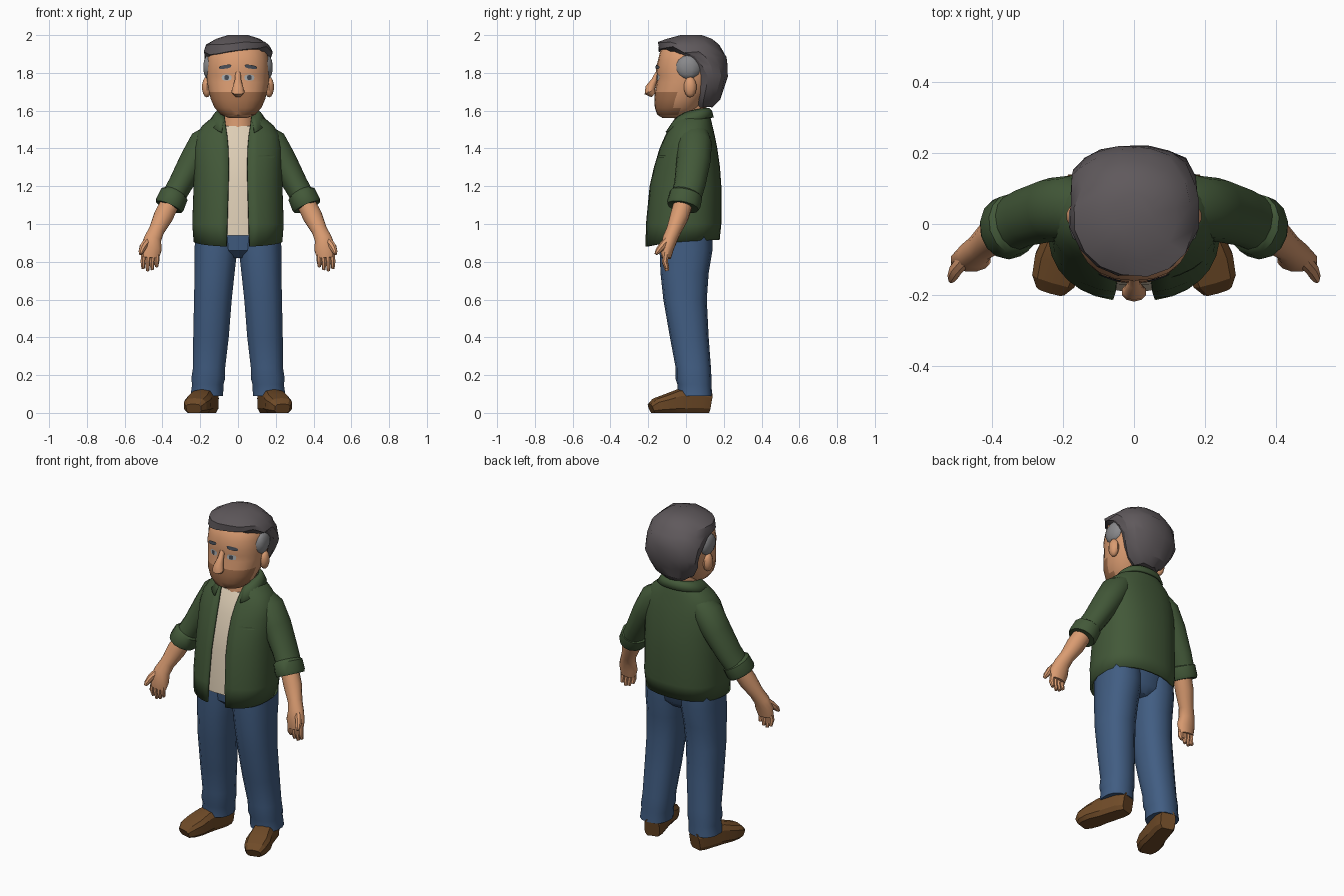
import bpy, bmesh, math, random
from mathutils import Vector
from mathutils.bvhtree import BVHTree

random.seed(4)


def material(name, rgb):
    m = bpy.data.materials.new(name)
    m.diffuse_color = (*rgb, 1)
    return m


SKIN = material("skin", (0.70, 0.33, 0.165))
STUBBLE = material("stubble", (0.38, 0.165, 0.075))
HAIR = material("dark_grey_hair", (0.115, 0.10, 0.107))
TEMPLE = material("light_grey_hair", (0.25, 0.25, 0.26))
BROW = material("brow_slate", (0.06, 0.068, 0.085))
EYE = material("eye_grey", (0.42, 0.43, 0.43))
GREEN = material("jacket_green", (0.055, 0.098, 0.040))
CREAM = material("shirt_cream", (0.72, 0.61, 0.46))
DENIM = material("denim_blue", (0.053, 0.110, 0.225))
LEATHER = material("shoe_brown", (0.16, 0.070, 0.021))


def power(v, e):
    return math.copysign(abs(v) ** e, v)


def finish(name, bm, mats, angle=40, mirror=False, paint=None, closed=True):
    """Shade, colour and link a bmesh as a named object."""
    if closed:
        bmesh.ops.recalc_face_normals(bm, faces=bm.faces)
    for f in bm.faces:
        f.smooth = True
        if paint:
            f.material_index = paint(f.calc_center_median())
    for e in bm.edges:
        e.smooth = e.calc_face_angle(0) < math.radians(angle)
    me = bpy.data.meshes.new(name)
    bm.to_mesh(me)
    bm.free()
    for m in mats:
        me.materials.append(m)
    ob = bpy.data.objects.new(name, me)
    bpy.context.collection.objects.link(ob)
    if mirror:
        ob.modifiers.new("mirror", 'MIRROR')
    return ob


def level(z, rx, yf, yb, x=0):
    """Horizontal ring from its half width and its front and back."""
    return Vector((x, (yf + yb) / 2, z)), Vector((rx, 0, 0)), Vector((0, (yb - yf) / 2, 0))


def along(pts, ref=(0, 1, 0)):
    """Rings square to a path of (x, y, z, ra, rb)."""
    ps = [Vector(p[:3]) for p in pts]
    out = []
    for i, p in enumerate(pts):
        d = (ps[min(i + 1, len(ps) - 1)] - ps[max(i - 1, 0)]).normalized()
        b = Vector(ref)
        b = (b - d * b.dot(d)).normalized()
        out.append((ps[i], d.cross(b) * p[3], b * p[4]))
    return out


def loft(name, rings, mats, n=14, e=1.0, tweak=None, **kw):
    bm = bmesh.new()
    rows = []
    for p, a, b in rings:
        row = []
        for k in range(n):
            t = 2 * math.pi * (k + 0.5) / n
            v = p + a * power(math.cos(t), e) + b * power(math.sin(t), e)
            row.append(bm.verts.new(tweak(v) if tweak else v))
        rows.append(row)
    for lo, hi in zip(rows, rows[1:]):
        for k in range(n):
            bm.faces.new((lo[k], lo[k - 1], hi[k - 1], hi[k]))
    bm.faces.new(rows[0])
    bm.faces.new(rows[-1])
    return finish(name, bm, mats, **kw)


def open_shell(name, rows, mat, thick, n=14, e=0.85):
    """Mirrored cloth shell open in front; rows are zf, zb, rx, yf, yb, gap."""
    bm = bmesh.new()
    grid = []
    for zf, zb, rx, yf, yb, gap in rows:
        t0 = math.asin((gap / rx) ** (1 / e))
        row = []
        for k in range(n + 1):
            t = t0 + (math.pi - t0) * k / n
            x = rx * abs(math.sin(t)) ** e if k < n else 0
            y = (yf + yb) / 2 - (yb - yf) / 2 * power(math.cos(t), e)
            row.append(bm.verts.new((x, y, zb + (zf - zb) * ((1 + math.cos(t)) / 2) ** 2)))
        grid.append(row)
    for lo, hi in zip(grid, grid[1:]):
        for k in range(n):
            bm.faces.new((lo[k], lo[k + 1], hi[k + 1], hi[k]))
    ob = finish(name, bm, [mat], mirror=True, closed=False)
    s = ob.modifiers.new("thickness", 'SOLIDIFY')
    s.thickness, s.offset = thick, -1
    return ob


def plate(name, target, cx, cz, w, h, tilt, mat, off):
    """Thin oval laid on the front of a target mesh."""
    me = target.data
    tree = BVHTree.FromPolygons([v.co for v in me.vertices], [p.vertices[:] for p in me.polygons])

    def put(x, z):
        hit = tree.ray_cast(Vector((x, -1, z)), Vector((0, 1, 0)))[0]
        return bm.verts.new((x, (hit.y if hit else -0.13) - off, z))
    bm = bmesh.new()
    mid = put(cx, cz)
    rim = []
    for k in range(10):
        t = 2 * math.pi * k / 10
        u, v = w * power(math.cos(t), 0.7), h * power(math.sin(t), 0.7)
        rim.append(put(cx + u, cz + v + tilt * u))
    for k in range(10):
        bm.faces.new((mid, rim[k - 1], rim[k]))
    return finish(name, bm, [mat], closed=False)


def blob(name, centre, size, mat):
    bm = bmesh.new()
    bmesh.ops.create_uvsphere(bm, u_segments=10, v_segments=7, radius=1)
    for v in bm.verts:
        v.co = Vector([c + s * q for c, s, q in zip(centre, size, v.co)])
    return finish(name, bm, [mat], mirror=True)


# Trousers
loft("trouser_legs", [level(*r) for r in (
    (0.95, 0.115, -0.14, 0.14, 0.115), (0.86, 0.115, -0.14, 0.14, 0.117),
    (0.74, 0.108, -0.135, 0.12, 0.124), (0.60, 0.102, -0.12, 0.11, 0.133),
    (0.40, 0.096, -0.085, 0.12, 0.143), (0.24, 0.087, -0.055, 0.132, 0.153),
    (0.18, 0.091, -0.055, 0.135, 0.158), (0.15, 0.085, -0.045, 0.135, 0.160),
    (0.09, 0.088, -0.045, 0.138, 0.165))], [DENIM], e=0.85, mirror=True)
loft("trouser_seat", [level(*r) for r in (
    (0.82, 0.10, -0.08, 0.09), (0.86, 0.20, -0.125, 0.13), (1.0, 0.222, -0.14, 0.145))], [DENIM], n=18)

# Shoes: turned out, flat soles
shoe = [(0, 0.045, 0.11), (0.05, 0.060, 0.13), (0.17, 0.062, 0.125),
        (0.235, 0.072, 0.10), (0.29, 0.064, 0.08), (0.32, 0.042, 0.05)]
ux, uy = 0.28, -0.96
loft("shoes", along([(0.145 + ux * s, 0.122 + uy * s, h * 0.45, w, h * 0.55) for s, w, h in shoe], (0, 0, 1)),
     [LEATHER], n=10, e=0.65, angle=22, mirror=True,
     tweak=lambda v: Vector((v.x, v.y, max(v.z, 0))))

# Shirt and jacket
loft("shirt", [level(*r) for r in (
    (0.94, 0.215, -0.19, 0.16), (1.2, 0.21, -0.172, 0.165), (1.3, 0.21, -0.15, 0.155),
    (1.4, 0.205, -0.12, 0.14), (1.47, 0.18, -0.09, 0.125), (1.52, 0.12, -0.06, 0.11))], [CREAM], n=24, e=0.85)
jacket = open_shell("jacket", [
    (0.88, 0.915, 0.236, -0.218, 0.178, 0.062), (1.0, 1.0, 0.243, -0.215, 0.187, 0.058),
    (1.2, 1.2, 0.236, -0.195, 0.187, 0.052), (1.3, 1.3, 0.235, -0.172, 0.18, 0.050),
    (1.4, 1.4, 0.235, -0.142, 0.166, 0.052), (1.47, 1.47, 0.222, -0.112, 0.152, 0.058),
    (1.52, 1.52, 0.19, -0.088, 0.14, 0.066), (1.55, 1.555, 0.15, -0.07, 0.132, 0.070),
    (1.57, 1.58, 0.115, -0.055, 0.124, 0.074), (1.58, 1.60, 0.098, -0.045, 0.117, 0.076)], GREEN, 0.014)
open_shell("collar", [
    (1.475, 1.565, 0.152, -0.125, 0.147, 0.088), (1.535, 1.60, 0.125, -0.085, 0.138, 0.078),
    (1.565, 1.615, 0.102, -0.06, 0.122, 0.072)], GREEN, 0.012)
plate("pocket_flap", jacket, 0.15, 1.358, 0.045, 0.007, -0.05, GREEN, 0.008)

# Sleeves, rolled cuffs and arms
loft("sleeves", along([
    (0.13, 0.045, 1.485, 0.055, 0.075), (0.175, 0.045, 1.43, 0.085, 0.092),
    (0.235, 0.04, 1.335, 0.077, 0.09), (0.305, 0.02, 1.21, 0.066, 0.083),
    (0.345, 0.0, 1.14, 0.064, 0.080)]), [GREEN], mirror=True)
loft("rolled_cuffs", along([
    (0.333, 0.003, 1.165, 0.062, 0.076), (0.338, 0.0, 1.155, 0.078, 0.088),
    (0.360, -0.012, 1.105, 0.081, 0.090), (0.367, -0.016, 1.09, 0.074, 0.084),
    (0.364, -0.014, 1.096, 0.055, 0.06)]), [GREEN], mirror=True)
loft("forearms_and_palms", along([
    (0.355, -0.01, 1.12, 0.052, 0.052), (0.395, -0.035, 1.04, 0.053, 0.050),
    (0.432, -0.065, 0.965, 0.042, 0.040), (0.452, -0.085, 0.92, 0.047, 0.040),
    (0.460, -0.10, 0.87, 0.058, 0.036), (0.465, -0.105, 0.82, 0.048, 0.026)]),
    [SKIN], n=12, mirror=True)
for i, tip in enumerate((0.775, 0.758, 0.752, 0.765)):
    x = 0.428 + 0.024 * i
    loft(f"finger_{i + 1}", along([
        (x, -0.105, 0.85, 0.014, 0.017), (x + 0.003, -0.112, 0.80, 0.014, 0.016),
        (x + 0.003, -0.100, tip, 0.009, 0.011)]), [SKIN], n=7, mirror=True)
loft("thumbs", along([
    (0.475, -0.095, 0.915, 0.022, 0.022), (0.502, -0.128, 0.88, 0.020, 0.020),
    (0.512, -0.150, 0.855, 0.015, 0.015), (0.516, -0.160, 0.84, 0.008, 0.008)]), [SKIN], n=8, mirror=True)

# Neck and head with a stubble zone over the jaw
loft("neck", [level(1.46, 0.10, -0.07, 0.10), level(1.53, 0.085, -0.062, 0.105),
              level(1.66, 0.08, -0.06, 0.11)], [SKIN])
head = loft("head", [level(*r) for r in (
    (1.562, 0.05, -0.125, 0.01), (1.578, 0.092, -0.152, 0.035), (1.615, 0.125, -0.165, 0.07),
    (1.66, 0.145, -0.168, 0.10), (1.70, 0.155, -0.165, 0.13), (1.75, 0.164, -0.156, 0.15),
    (1.785, 0.166, -0.154, 0.16), (1.82, 0.167, -0.160, 0.165), (1.87, 0.164, -0.148, 0.165),
    (1.92, 0.15, -0.135, 0.15), (1.96, 0.10, -0.09, 0.11))], [SKIN, STUBBLE], n=22, e=0.88,
    paint=lambda c: int(1.578 < c.z < 1.70 and c.y < -0.05))
loft("nose", along([
    (0, -0.150, 1.80, 0.014, 0.012), (0, -0.168, 1.76, 0.018, 0.016),
    (0, -0.190, 1.72, 0.030, 0.026), (0, -0.192, 1.70, 0.036, 0.030),
    (0, -0.172, 1.683, 0.020, 0.016)]), [SKIN], n=10)
blob("ears", (0.165, 0.022, 1.725), (0.027, 0.034, 0.055), SKIN)
for s, side in ((-1, "right"), (1, "left")):
    plate(f"{side}_eye", head, s * 0.060, 1.775, 0.027, 0.016, 0, EYE, 0.004)
    plate(f"{side}_pupil", head, s * 0.060, 1.775, 0.012, 0.013, 0, BROW, 0.007)
    plate(f"{side}_brow", head, s * 0.068, 1.832, 0.033, 0.010, -s * 0.15, BROW, 0.008)


# Hair: swept mass with a slanted fringe, and lighter temples
def sweep(v):
    if v.y < -0.04 and v.z < 1.97:
        v.z += 0.012 + 0.16 * max(-0.14, min(v.x, 0.09)) * (1 if v.z < 1.93 else 0.5)
    j = 0.005 if v.z < 1.98 else 0
    return v + Vector([random.uniform(-j, j) for _ in range(3)])


loft("hair", [level(*r) for r in (
    (1.62, 0.07, 0.05, 0.14), (1.66, 0.118, 0.04, 0.18), (1.72, 0.152, 0.04, 0.205),
    (1.78, 0.170, 0.04, 0.220), (1.84, 0.178, 0.0, 0.218), (1.885, 0.181, -0.07, 0.212),
    (1.908, 0.183, -0.146, 0.20), (1.945, 0.168, -0.148, 0.178), (1.98, 0.118, -0.105, 0.14),
    (2.0, 0.055, -0.03, 0.085))], [HAIR], n=16, e=0.92, angle=28, tweak=sweep)
blob("temple_hair", (0.156, 0.012, 1.83), (0.030, 0.066, 0.064), TEMPLE)
